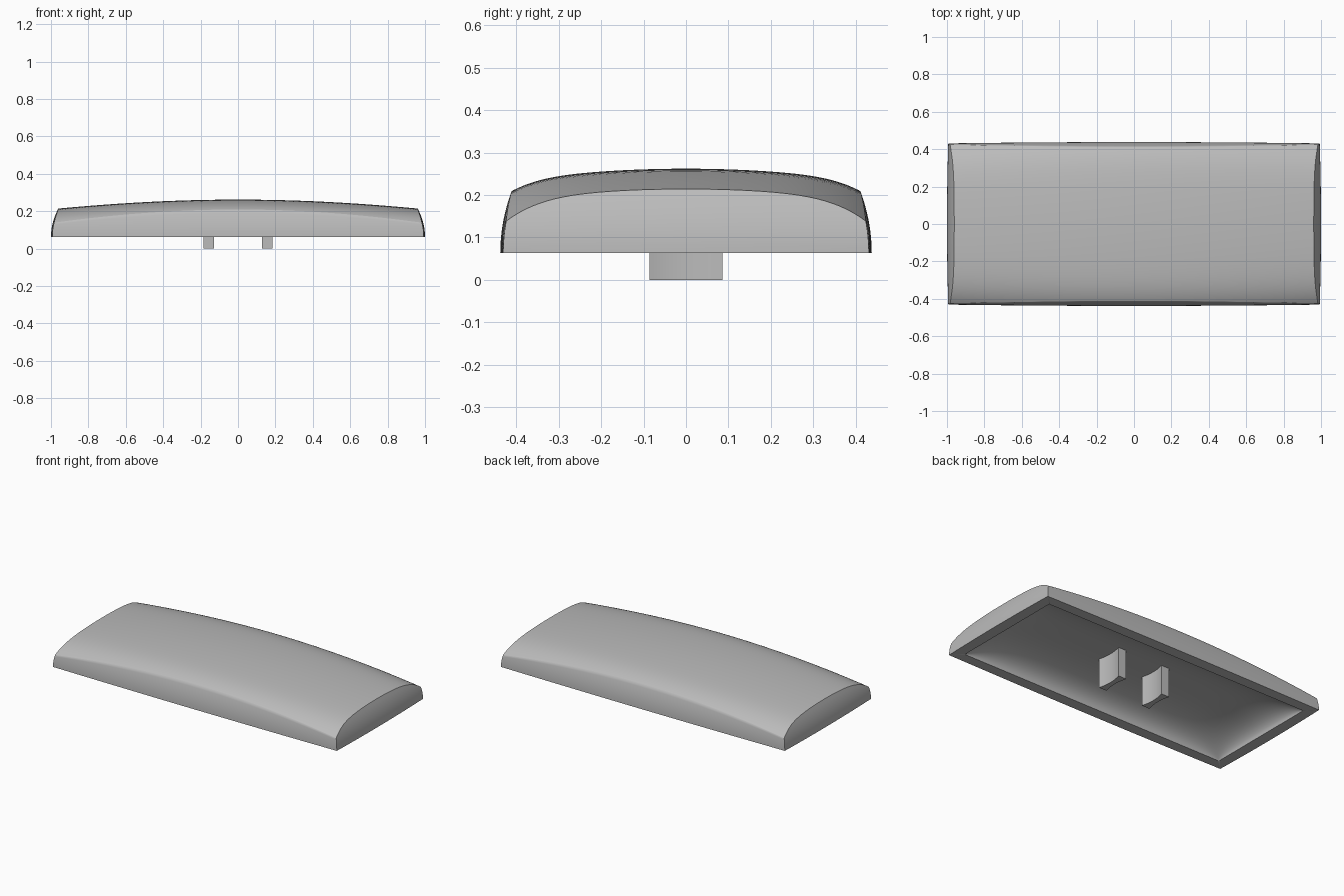
import bpy, bmesh, math

cube = bpy.data.objects.get("Cube")
if cube:
    bpy.data.objects.remove(cube, do_unlink=True)

grey = bpy.data.materials.new("plain_grey")
grey.use_nodes = True
colour = (0.5, 0.5, 0.5, 1)
grey.diffuse_color = colour
grey.node_tree.nodes["Principled BSDF"].inputs["Base Color"].default_value = colour

BASE, EDGE = 0.063, 0.147          # rim height, wall height at mid-length
HALF_X, HALF_Y, RIM = 1.0, 0.438, 0.07
BOW = 0.007                        # outward bow of the walls in plan


def finish(bm, name, angle):
    bmesh.ops.remove_doubles(bm, verts=bm.verts, dist=0.00005)
    bmesh.ops.recalc_face_normals(bm, faces=bm.faces)
    mesh = bpy.data.meshes.new(name)
    bm.to_mesh(mesh)
    bm.free()
    mesh.materials.append(grey)
    ob = bpy.data.objects.new(name, mesh)
    bpy.context.collection.objects.link(ob)
    bpy.ops.object.select_all(action="DESELECT")
    ob.select_set(True)
    bpy.context.view_layer.objects.active = ob
    bpy.ops.object.shade_smooth_by_angle(angle=math.radians(angle))


def patch(bm, func, us, vs):
    """Grid of quads over a function of two parameters."""
    rows = [[bm.verts.new(func(u, v)) for v in vs] for u in us]
    for a, b in zip(rows, rows[1:]):
        for i in range(len(vs) - 1):
            bm.faces.new((a[i], b[i], b[i + 1], a[i + 1]))


def crown(u, v):
    """Height of the domed top."""
    return 0.262 - 0.026 * v**2 - 0.027 * v**8 - u**2 * (0.048 + 0.023 * v**5 * (1 if v > 0 else -1))


def shell(u, v, z):
    """Point on the outside, leaning inwards as it rises."""
    t = ((z - BASE) / EDGE) ** 2
    return (u * (HALF_X - 0.037 * t - BOW * v * v),
            v * (HALF_Y - 0.027 * t - BOW * u * u), z)


def top(u, v):
    return shell(u, v, crown(u, v))


def wall(u, v, s):
    return shell(u, v, BASE + s * (crown(u, v) - BASE))


def cavity(u, v):
    rise = math.sqrt(max(0, (1 - u**6) * (1 - abs(v)**3)))
    return (u * (HALF_X - RIM), v * (HALF_Y - RIM), BASE + 0.122 * rise)


def rim(u, v, s):
    return cavity(u, v) if s else shell(u, v, BASE)


# Hollow domed cap: top, four walls, flat rim and rounded cavity
N = 24
spread = [math.sin(math.pi / 2 * i / N) for i in range(-N, N + 1)]
steps = [i / 8 for i in range(9)]
bm = bmesh.new()
patch(bm, top, spread, spread)
patch(bm, cavity, spread, spread)
for side in (-1, 1):
    for func, levels in ((wall, steps), (rim, (0, 1))):
        patch(bm, lambda u, s: func(u, side, s), spread, levels)
        patch(bm, lambda v, s: func(side, v, s), spread, levels)
finish(bm, "cap_shell", 48)

# Two mounting prongs with hollowed long sides
half = [(0.015 + 0.013 * (i / 8) ** 2, 0.086 * i / 8) for i in range(-8, 9)]
outline = half + [(-x, -y) for x, y in half]
for name, cx in (("left_prong", 0.157), ("right_prong", -0.157)):
    bm = bmesh.new()
    face = bm.faces.new([bm.verts.new((cx + x, y, 0)) for x, y in outline])
    ext = bmesh.ops.extrude_face_region(bm, geom=[face], use_keep_orig=True)
    for v in ext["geom"]:
        if isinstance(v, bmesh.types.BMVert):
            v.co.z = 0.19
    finish(bm, name, 30)
